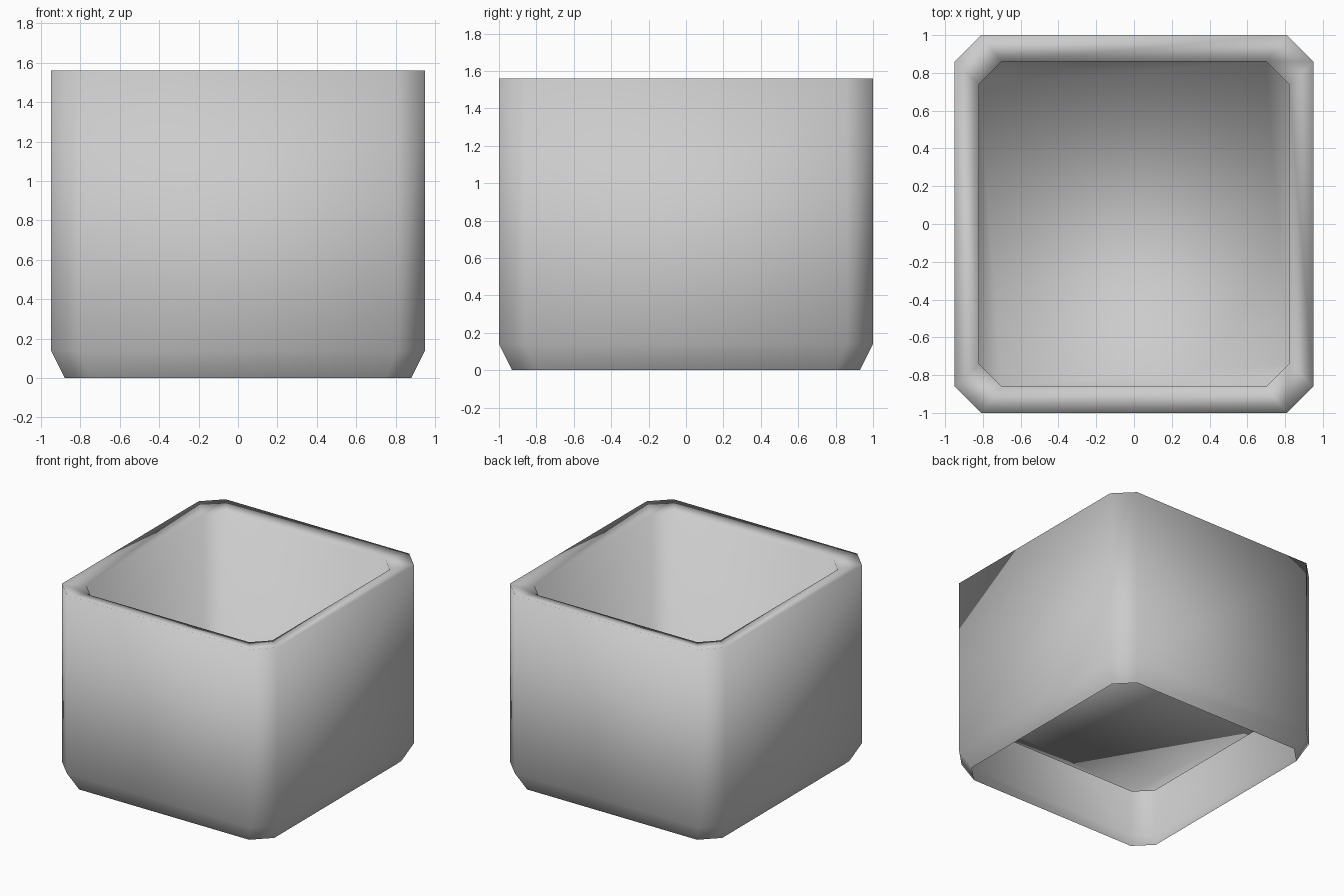
import bpy
import bmesh

cube = bpy.data.objects.get("Cube")
if cube:
    bpy.data.objects.remove(cube, do_unlink=True)

# Plain grey finish
grey = bpy.data.materials.new("light_grey")
grey.use_nodes = True
colour = (0.6, 0.6, 0.6, 1)
grey.diffuse_color = colour
grey.node_tree.nodes["Principled BSDF"].inputs["Base Color"].default_value = colour


def ring(bm, hx, hy, cut, z):
    """Rectangle with cut corners, counter-clockwise from above."""
    outline = []
    for sx, sy in ((1, 1), (-1, 1), (-1, -1), (1, -1)):
        corner = [(sx * hx, sy * (hy - cut)), (sx * (hx - cut), sy * hy)]
        outline += corner if sx * sy > 0 else corner[::-1]
    return [bm.verts.new((x, y, z)) for x, y in outline]


# Outer wall from its tapered foot, over the rim and down the inner wall
bm = bmesh.new()
profile = [
    (0.88, 0.93, 0.13, 0),
    (0.95, 1, 0.14, 0.14),
    (0.95, 1, 0.14, 1.56),
    (0.82, 0.86, 0.12, 1.535),
    (0.82, 0.86, 0.12, 0.41),
]
rings = [ring(bm, *step) for step in profile]
for low, high in zip(rings, rings[1:]):
    for i in range(len(low)):
        j = (i + 1) % len(low)
        bm.faces.new((low[i], low[j], high[j], high[i]))

# Raised floor; the underside of the shell stays open
bm.faces.new(rings[-1])
for face in bm.faces:
    face.smooth = True

mesh = bpy.data.meshes.new("open_box")
bm.to_mesh(mesh)
bm.free()
mesh.materials.append(grey)
box = bpy.data.objects.new("open_box", mesh)
bpy.context.collection.objects.link(box)
